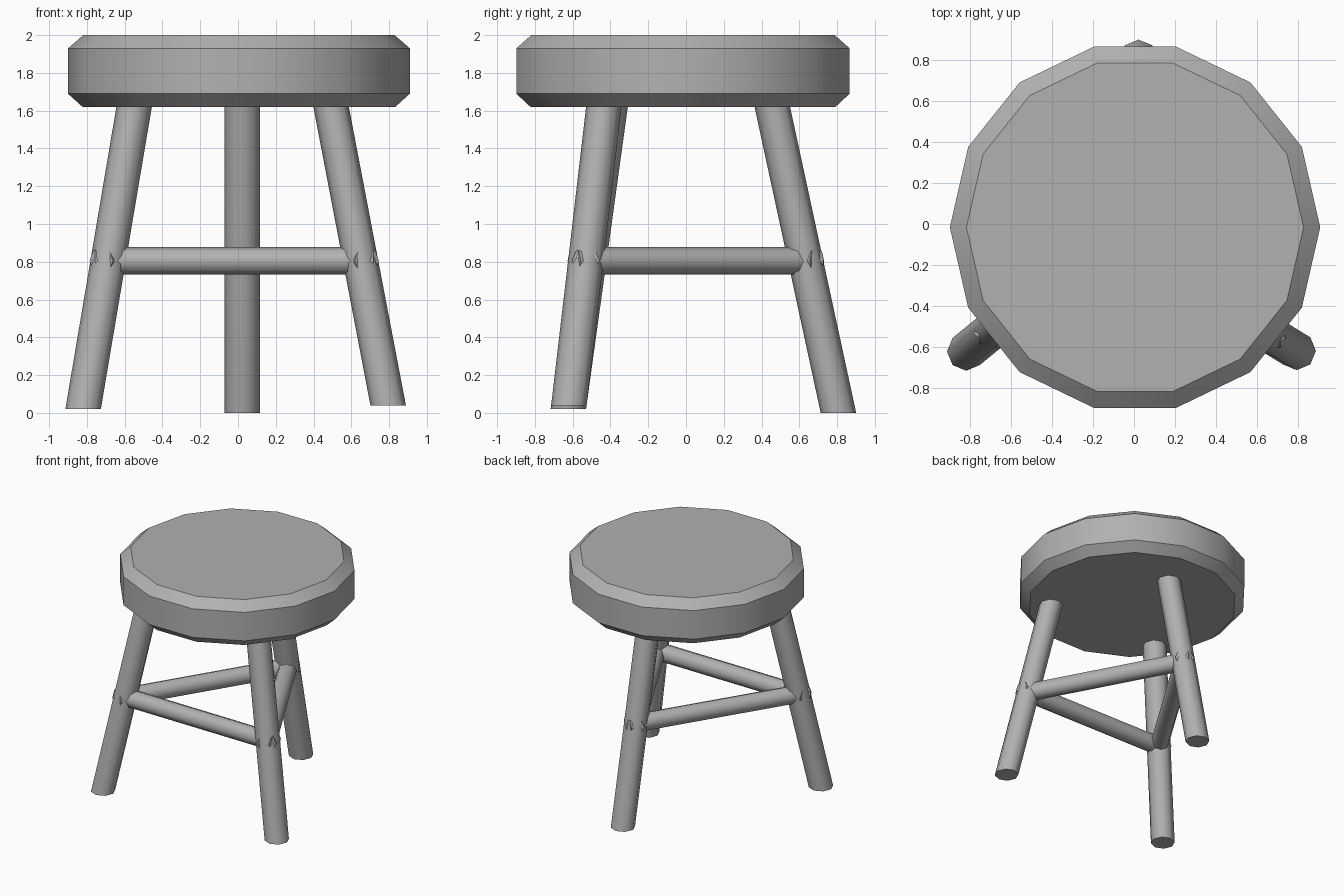
import bpy, bmesh
from math import sin, cos, pi, radians
from mathutils import Vector

if "Cube" in bpy.data.objects:
    bpy.data.objects.remove(bpy.data.objects["Cube"])

grey = bpy.data.materials.new("dark_grey")
grey.diffuse_color = (0.44, 0.44, 0.44, 1)
grey.use_nodes = True
grey.node_tree.nodes["Principled BSDF"].inputs["Base Color"].default_value = grey.diffuse_color


def skin(name, rings):
    """Bridge a list of vertex rings into a capped solid, smooth around the sides."""
    bm = bmesh.new()
    loops = [[bm.verts.new(p) for p in ring] for ring in rings]
    n = len(loops[0])
    for a, b in zip(loops, loops[1:]):
        for i in range(n):
            j = (i + 1) % n
            bm.faces.new((a[i], a[j], b[j], b[i]))
    bm.faces.new(loops[0])
    bm.faces.new(loops[-1])
    bmesh.ops.recalc_face_normals(bm, faces=bm.faces)
    for f in bm.faces:
        f.smooth = len(f.verts) == 4
    # Keep chamfer edges and end caps crisp
    for ring_verts in loops:
        for i in range(n):
            bm.edges.get((ring_verts[i], ring_verts[(i + 1) % n])).smooth = False
    mesh = bpy.data.meshes.new(name)
    bm.to_mesh(mesh)
    bm.free()
    mesh.materials.append(grey)
    ob = bpy.data.objects.new(name, mesh)
    bpy.context.collection.objects.link(ob)
    return ob


def ring(center, r, n, u=Vector((1, 0, 0)), v=Vector((0, 1, 0))):
    c = Vector(center)
    return [c + r * (cos(2 * pi * i / n) * u + sin(2 * pi * i / n) * v) for i in range(n)]


# Seat: 14-sided disc with chamfered rims
profile = [(0.828, 1.62), (0.905, 1.69), (0.905, 1.93), (0.824, 2.0)]
skin("seat", [ring((0.005, -0.016, z), r, 14) for r, z in profile])

# Splayed legs with level feet: foot point, and axis point under the seat
legs = {
    "back_leg": (Vector((0.022, 0.807, 0.0)), Vector((0.022, 0.457, 1.62))),
    "left_leg": (Vector((-0.82, -0.623, 0.02)), Vector((-0.55, -0.402, 1.62))),
    "right_leg": (Vector((0.795, -0.62, 0.04)), Vector((0.493, -0.435, 1.62))),
}
for name, (foot, top) in legs.items():
    inner = foot.lerp(top, 1.06)
    skin(name, [ring(foot, 0.094, 8), ring(inner, 0.094, 8)])


# Stretchers joining the legs at one height, ends just poking through
def at_height(name, z):
    foot, top = legs[name]
    return foot.lerp(top, (z - foot.z) / (top.z - foot.z))


up = Vector((0, 0, 1))
for name, a, b in (("front_stretcher", "left_leg", "right_leg"),
                   ("left_stretcher", "left_leg", "back_leg"),
                   ("right_stretcher", "right_leg", "back_leg")):
    p, q = at_height(a, 0.805), at_height(b, 0.805)
    d = (q - p).normalized()
    side = d.cross(up)
    skin(name, [ring(p - d * 0.07, 0.073, 8, side, up),
                ring(q + d * 0.07, 0.073, 8, side, up)])
